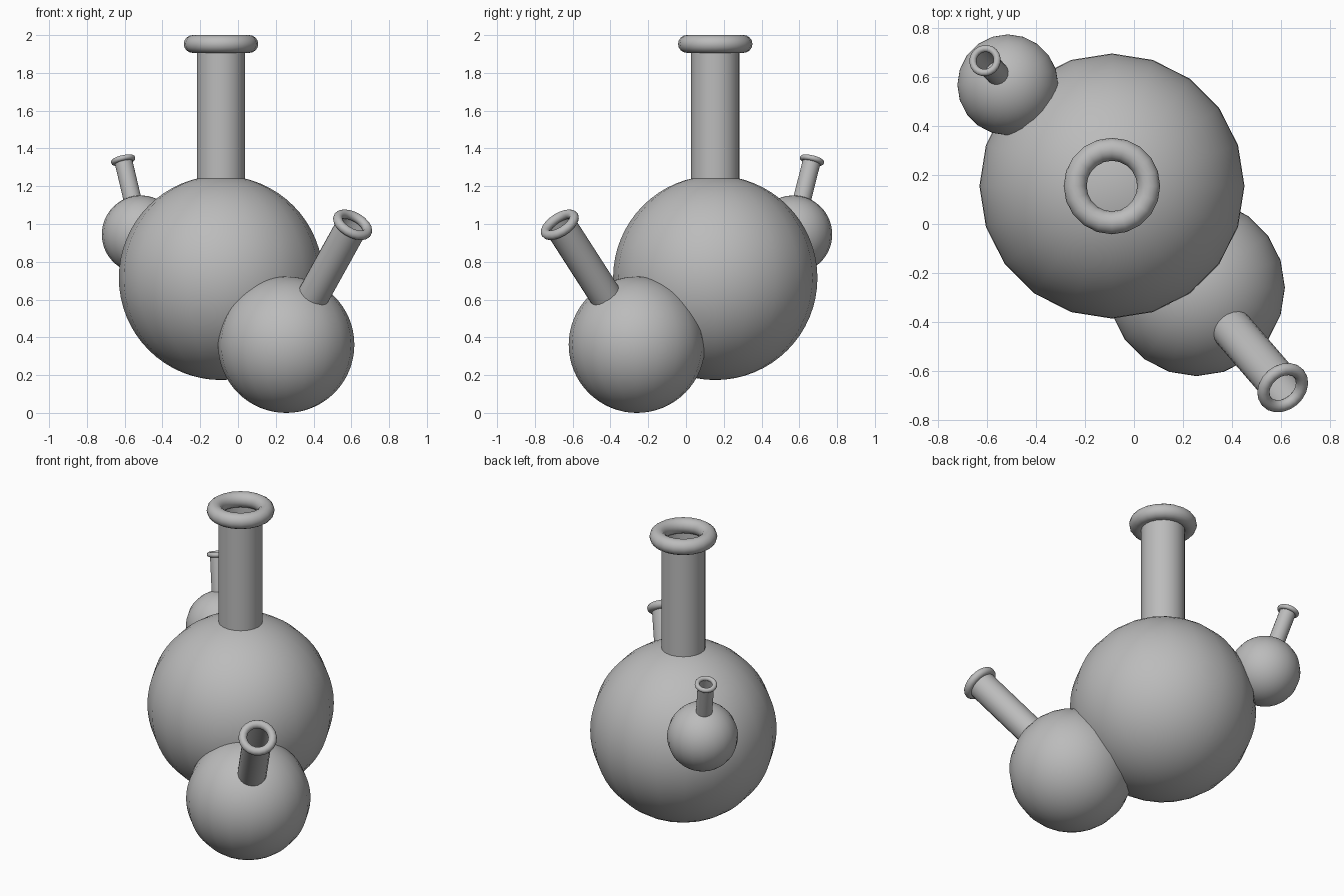
import bpy
from mathutils import Vector

cube = bpy.data.objects.get("Cube")
if cube:
    bpy.data.objects.remove(cube, do_unlink=True)

# Single grey material
grey = bpy.data.materials.new("plain grey")
grey.use_nodes = True
colour = (0.5, 0.5, 0.5, 1)
grey.diffuse_color = colour
grey.node_tree.nodes["Principled BSDF"].inputs["Base Color"].default_value = colour

SIDES = 20


def finish(name):
    obj = bpy.context.object
    obj.name = name
    obj.data.materials.append(grey)
    bpy.ops.object.shade_smooth()


def flask(name, centre, radius, rim, neck_radius, rim_major, rim_minor):
    """Round bulb with an open neck pointing from its centre to a rolled rim."""
    centre, rim = Vector(centre), Vector(rim)
    axis = (rim - centre).normalized()
    turn = axis.to_track_quat('Z', 'Y').to_euler()

    # Bulb
    bpy.ops.mesh.primitive_uv_sphere_add(segments=SIDES, ring_count=32,
                                         radius=radius, location=centre)
    finish(name + "_bulb")

    # Open neck, starting just under the bulb surface
    start = centre + axis * radius * 0.93
    bpy.ops.mesh.primitive_cylinder_add(vertices=SIDES, radius=neck_radius,
                                        depth=(rim - start).length,
                                        end_fill_type='NOTHING',
                                        location=(start + rim) / 2, rotation=turn)
    finish(name + "_neck")

    # Rolled rim
    bpy.ops.mesh.primitive_torus_add(major_segments=SIDES, minor_segments=16,
                                     major_radius=rim_major, minor_radius=rim_minor,
                                     location=rim, rotation=turn)
    finish(name + "_rim")


flask("main_flask", (-0.09, 0.155, 0.715), 0.541, (-0.09, 0.155, 1.953),
      0.128, 0.15, 0.047)
flask("front_flask", (0.255, -0.26, 0.361), 0.361, (0.607, -0.668, 0.996),
      0.085, 0.087, 0.025)
flask("back_flask", (-0.515, 0.568, 0.945), 0.206, (-0.608, 0.667, 1.338),
      0.048, 0.051, 0.0145)
